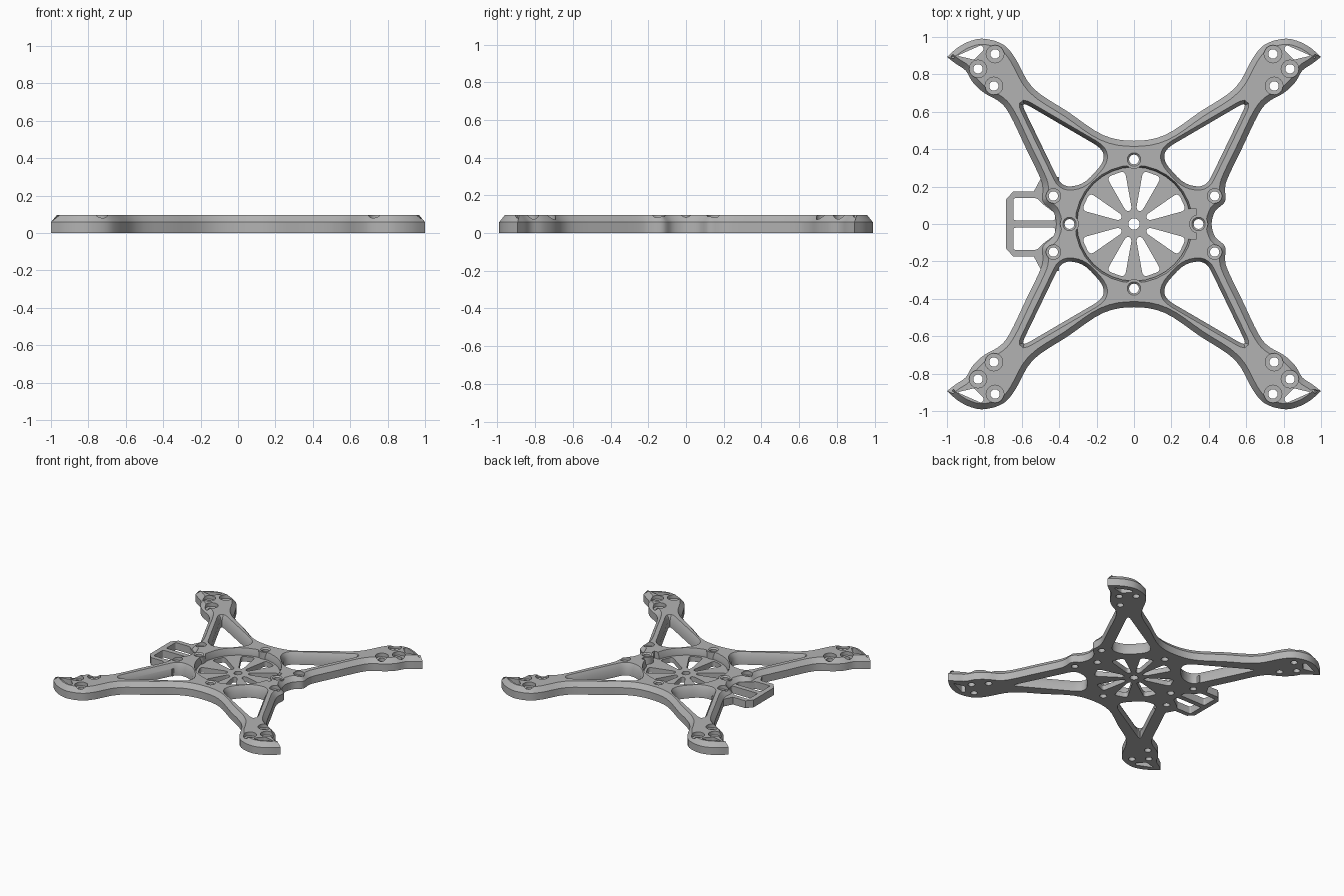
import bpy, bmesh
from math import cos, sin, pi, radians
from mathutils import Vector

if "Cube" in bpy.data.objects:
    bpy.data.objects.remove(bpy.data.objects["Cube"])

TOP, EDGE, FLOOR, OVER = 0.095, 0.058, 0.04, 0.15

metal = bpy.data.materials.new("plain grey")
metal.use_nodes = True
grey = (0.45, 0.45, 0.45, 1)
metal.diffuse_color = grey
metal.node_tree.nodes["Principled BSDF"].inputs["Base Color"].default_value = grey


def spline(pts, n=4):
    """Smooth open path through the points, last point left out."""
    p = [Vector(q) for q in pts]
    p = [2 * p[0] - p[1]] + p + [2 * p[-1] - p[-2]]
    out = []
    for a, b, c, d in zip(p, p[1:], p[2:], p[3:]):
        for i in range(n):
            t = i / n
            out.append(0.5 * (2 * b + (c - a) * t + (2 * a - 5 * b + 4 * c - d) * t * t
                              + (3 * b - a - 3 * c + d) * t ** 3))
    return out


def rounded(pts, r, n=5):
    """Polygon with each corner replaced by a small curve."""
    p = [Vector(q) for q in pts]
    out = []
    for i, b in enumerate(p):
        ends = []
        for o in (p[i - 1], p[(i + 1) % len(p)]):
            e = o - b
            ends.append(b + e.normalized() * min(r, 0.45 * e.length))
        for k in range(n + 1):
            t = k / n
            out.append(ends[0] * (1 - t) ** 2 + b * 2 * t * (1 - t) + ends[1] * t * t)
    return out


def circle(x, y, r, n=24):
    return [Vector((x + r * cos(2 * pi * i / n), y + r * sin(2 * pi * i / n))) for i in range(n)]


def offset(pts, d):
    """Grow (d > 0) or shrink a counter-clockwise outline."""
    out = []
    for i, b in enumerate(pts):
        e, f = (b - pts[i - 1]).normalized(), (pts[(i + 1) % len(pts)] - b).normalized()
        n1, n2 = Vector((e.y, -e.x)), Vector((f.y, -f.x))
        out.append(b + (n1 + n2) * d / max(1 + n1.dot(n2), 0.4))
    return out


def loft(bm, pts, levels):
    """Closed solid from an outline at several (height, offset) levels."""
    pts = [Vector(p) for p in pts]
    if sum(a.cross(b) for a, b in zip(pts, pts[1:] + pts[:1])) < 0:
        pts.reverse()
    rings = [[bm.verts.new((p.x, p.y, z)) for p in offset(pts, d)] for z, d in levels]
    faces = [bm.faces.new(rings[0][::-1]), bm.faces.new(rings[-1])]
    n = len(pts)
    for lo, hi in zip(rings, rings[1:]):
        for i in range(n):
            j = (i + 1) % n
            faces.append(bm.faces.new((lo[i], lo[j], hi[j], hi[i])))
    bmesh.ops.recalc_face_normals(bm, faces=faces)


def solid(name, parts):
    bm = bmesh.new()
    for pts, levels in parts:
        loft(bm, pts, levels)
    me = bpy.data.meshes.new(name)
    bm.to_mesh(me)
    bm.free()
    me.materials.append(metal)
    ob = bpy.data.objects.new(name, me)
    bpy.context.scene.collection.objects.link(ob)
    return ob


def combine(ob, other, op):
    mod = ob.modifiers.new(op, 'BOOLEAN')
    mod.operation, mod.object, mod.solver = op, other, 'EXACT'
    bpy.context.view_layer.objects.active = ob
    bpy.ops.object.modifier_apply(modifier=mod.name)
    bpy.data.objects.remove(other)


def flip(pts, sx, sy):
    return [(p[0] * sx, p[1] * sy) for p in pts]


corners = [(sx, sy) for sx in (1, -1) for sy in (1, -1)]
through = [(-0.1, 0), (OVER, 0)]

# Main plate: four arms with pointed tips and a chamfered upper rim
back = [(0, 0.445), (0.166, 0.476), (0.353, 0.6), (0.54, 0.727), (0.636, 0.888),
        (0.7, 0.96), (0.797, 0.99), (0.87, 0.98), (0.94, 0.945), (1, 0.893)]
side = [(1, 0.893), (0.95, 0.855), (0.9, 0.82), (0.86, 0.755), (0.8, 0.7), (0.717, 0.652),
        (0.663, 0.583), (0.58, 0.41), (0.503, 0.25), (0.487, 0.19), (0.487, 0.12),
        (0.435, 0.07), (0.415, 0)]
back = flip(back[:0:-1], -1, 1) + back
side = side + flip(side[-2::-1], 1, -1)
outline = spline(back) + spline(side) + spline(flip(back, -1, -1)) + spline(flip(side, -1, -1))
frame = solid("frame_plate", [(outline, [(0, 0), (EDGE, 0), (TOP, -0.03)])])

# Arm openings with flared rims, and the round recess in the hub
gap = rounded([(0.61, 0.66), (0.385, 0.195), (0.27, 0.21), (0.16, 0.33), (0.165, 0.4)], 0.06)
cuts = [(flip(gap, *c), [(-0.1, 0), (EDGE, 0), (TOP, 0.02), (OVER, 0.02)]) for c in corners]
cuts.append((circle(0, 0, 0.305, 32), [(FLOOR, 0), (EDGE, 0), (TOP, 0.01), (OVER, 0.01)]))
combine(frame, solid("openings", cuts), 'DIFFERENCE')

# Square notch on the left of the hub
notch = [(0.25, -0.08), (0.335, -0.08), (0.335, 0.08), (0.25, 0.08)]
combine(frame, solid("notch", [(notch, [(FLOOR, 0), (OVER, 0)])]), 'DIFFERENCE')

# Screw bosses around the hub
hub_holes = [(0.345, 0), (-0.345, 0), (0, 0.345), (0, -0.345)]
combine(frame, solid("bosses", [(circle(x, y, 0.05), [(0.01, 0), (TOP, 0)])
                                for x, y in hub_holes]), 'UNION')

# Low side bracket with two windows
arm = [(-0.4, 0.25), (-0.495, 0.25), (-0.535, 0.175), (-0.645, 0.175), (-0.685, 0.13)]
bracket = arm + flip(arm[::-1], 1, -1)
combine(frame, solid("bracket", [(bracket, [(0, 0), (EDGE, 0)])]), 'UNION')
window = rounded([(-0.645, 0.02), (-0.42, 0.02), (-0.425, 0.06), (-0.48, 0.1),
                  (-0.52, 0.138), (-0.645, 0.138)], 0.012)

# Wedge slots in the hub floor, tip openings and windows
wedge = [(0.075, -0.016), (0.285, -0.052), (0.285, 0.052), (0.075, 0.016)]
cuts = [(circle(0, 0, 0.03), through)]
for c in corners:
    for a in (radians(25), radians(70)):
        turned = [(x * cos(a) - y * sin(a), x * sin(a) + y * cos(a)) for x, y in wedge]
        cuts.append((flip(rounded(turned, 0.03), *c), through))
    tip = rounded([(0.945, 0.9), (0.855, 0.878), (0.8, 0.935), (0.815, 0.957)], 0.012)
    cuts.append((flip(tip, *c), through))
cuts += [(flip(window, 1, s), through) for s in (1, -1)]
combine(frame, solid("slots", cuts), 'DIFFERENCE')

# Screw holes: stepped ones at the motors and hub corners, plain ones in the bosses
cuts = [(circle(x, y, 0.026), [(-0.1, 0), (0.085, 0), (TOP, 0.01), (OVER, 0.01)])
        for x, y in hub_holes]
for sx, sy in corners:
    for x, y, rim in ((0.743, 0.909, 0.022), (0.834, 0.829, 0.022),
                      (0.749, 0.738, 0.022), (0.431, 0.15, 0.014)):
        cuts.append((circle(x * sx, y * sy, 0.025),
                     [(-0.1, 0), (0.065, 0), (0.066, rim), (OVER, rim)]))
combine(frame, solid("screw_holes", cuts), 'DIFFERENCE')

# Smooth curved walls, crisp rims
bpy.ops.object.select_all(action='DESELECT')
frame.select_set(True)
bpy.context.view_layer.objects.active = frame
bpy.ops.object.shade_smooth_by_angle(angle=radians(30))
